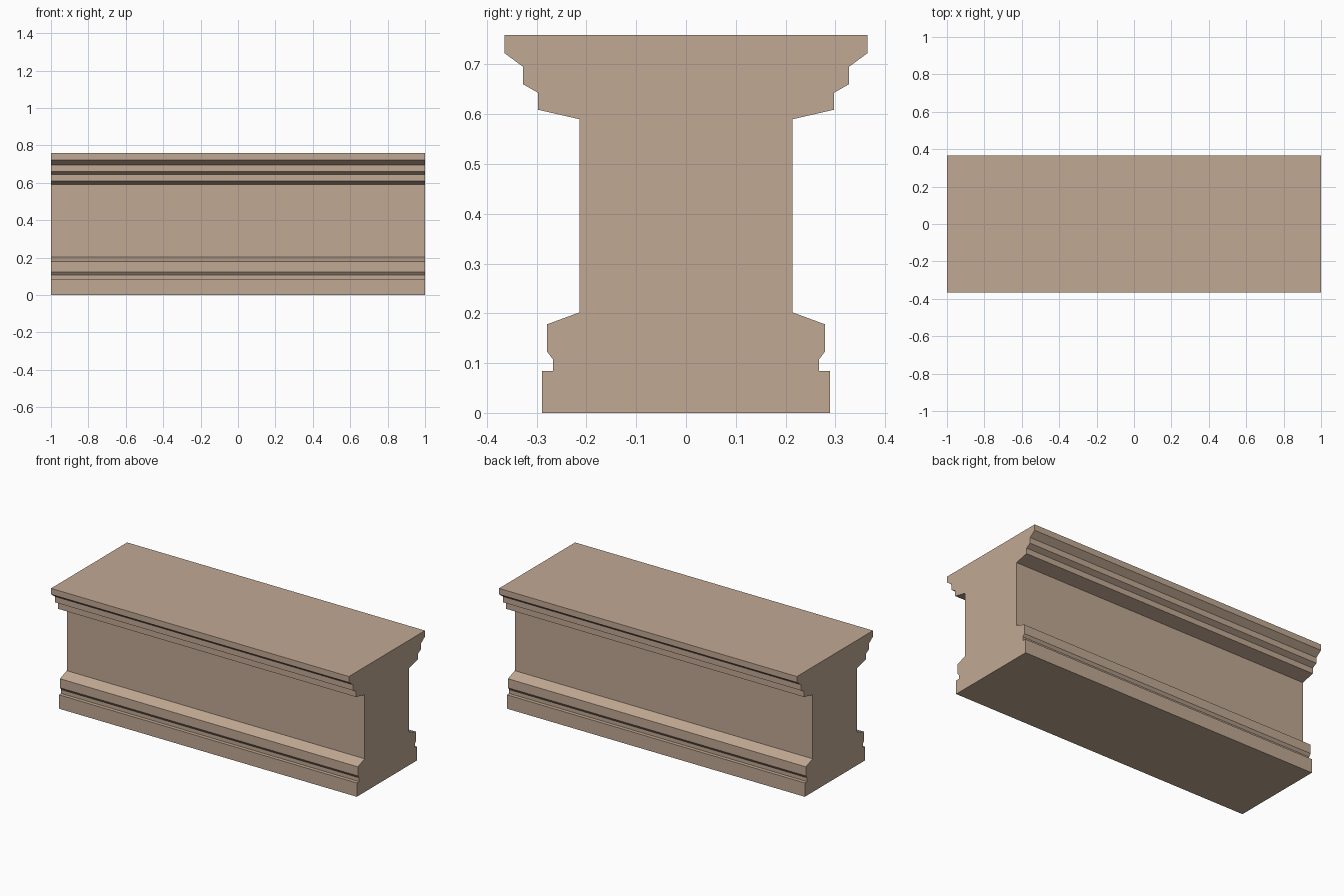
import bpy, bmesh

cube = bpy.data.objects.get("Cube")
if cube:
    bpy.data.objects.remove(cube, do_unlink=True)

HALF_LENGTH = 1.0

# Warm stone
stone = bpy.data.materials.new("warm_stone")
stone.use_nodes = True
colour = (0.533, 0.397, 0.296, 1.0)
stone.diffuse_color = colour
stone.node_tree.nodes["Principled BSDF"].inputs["Base Color"].default_value = colour

# Half profile (half width, height), from the ground up
plinth = [(0.289, 0.0), (0.289, 0.084), (0.267, 0.084)]
base_moulding = [(0.267, 0.107), (0.279, 0.123), (0.279, 0.178)]
dado = [(0.214, 0.202), (0.214, 0.59)]
cornice = [(0.297, 0.609), (0.297, 0.643), (0.327, 0.66), (0.327, 0.695),
           (0.365, 0.723), (0.365, 0.759)]
half = plinth + base_moulding + dado + cornice


def extrude_profile(name, half_profile):
    """Mirror the half profile front to back and sweep it along x."""
    outline = half_profile + [(-y, z) for y, z in reversed(half_profile)]
    bm = bmesh.new()
    end = bm.faces.new([bm.verts.new((-HALF_LENGTH, y, z)) for y, z in outline])
    swept = bmesh.ops.extrude_face_region(bm, geom=[end], use_keep_orig=True)["geom"]
    moved = [v for v in swept if isinstance(v, bmesh.types.BMVert)]
    bmesh.ops.translate(bm, verts=moved, vec=(2 * HALF_LENGTH, 0, 0))
    bmesh.ops.recalc_face_normals(bm, faces=bm.faces)
    mesh = bpy.data.meshes.new(name)
    bm.to_mesh(mesh)
    bm.free()
    mesh.materials.append(stone)
    obj = bpy.data.objects.new(name, mesh)
    bpy.context.scene.collection.objects.link(obj)
    return obj


# Straight pedestal section with plinth, dado and cornice
extrude_profile("pedestal_section", half)
